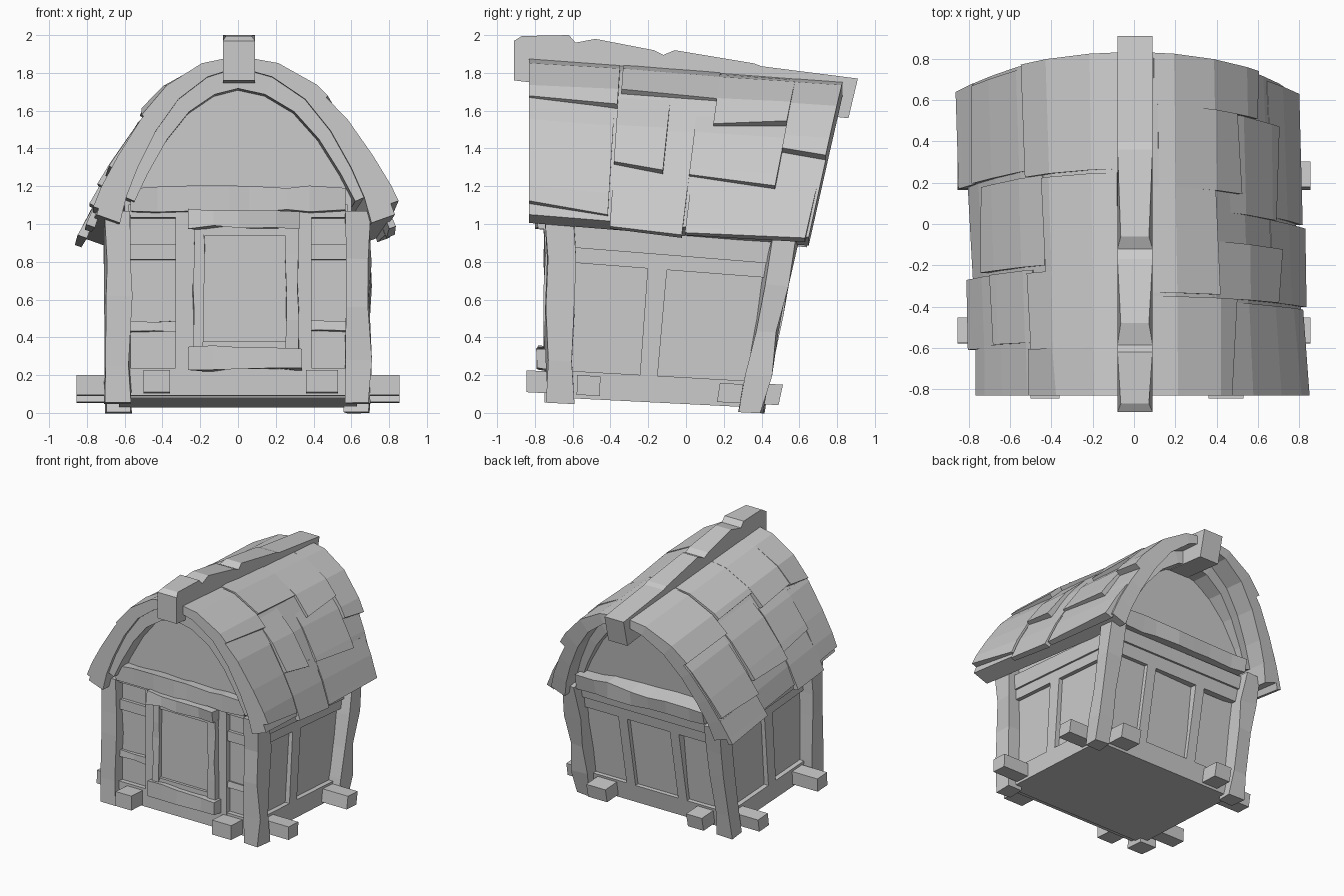
import bpy, bmesh, math, random
from mathutils import Vector

if "Cube" in bpy.data.objects:
    bpy.data.objects.remove(bpy.data.objects["Cube"])

random.seed(7)


def lerp(a, b, t):
    return a + (b - a) * t


def loft(name, rings):
    """Solid skinned through equal-sized closed rings, with capped ends."""
    bm = bmesh.new()
    vs = [[bm.verts.new(p) for p in r] for r in rings]
    n = len(rings[0])
    for a, b in zip(vs, vs[1:]):
        for i in range(n):
            bm.faces.new((a[i], a[(i + 1) % n], b[(i + 1) % n], b[i]))
    bm.faces.new(vs[0])
    bm.faces.new(vs[-1])
    bmesh.ops.recalc_face_normals(bm, faces=bm.faces)
    me = bpy.data.meshes.new(name)
    bm.to_mesh(me)
    bm.free()
    ob = bpy.data.objects.new(name, me)
    bpy.context.collection.objects.link(ob)
    return ob


def warp(p):
    """Crooked hut: the floor sinks and the wall leans out towards the back."""
    x, y, z = p
    t = (y + 0.66) / 0.96
    return (x, y + 0.17 * t * min(z, 1.25) if t > 0 else y, z - t * (0.045 + 0.05 * z))


def beam(name, lo, hi, axis=0, n=1, jit=0.0):
    """Timber between two corners, cut n times along its axis and roughened."""
    u, v = [i for i in range(3) if i != axis]
    rings = []
    for k in range(n + 1):
        f = k / n
        if 0 < k < n:
            f += random.uniform(-0.25, 0.25) / n
        ring = []
        for a, b in ((0, 0), (1, 0), (1, 1), (0, 1)):
            p = [0, 0, 0]
            p[axis] = lerp(lo[axis], hi[axis], f)
            p[u] = (lo[u], hi[u])[a] + random.uniform(-jit, jit)
            p[v] = (lo[v], hi[v])[b] + random.uniform(-jit, jit)
            ring.append(warp(p))
        rings.append(ring)
    return loft(name, rings)


# Walls and gables as one solid
half = [(0.59, 0.08), (0.6, 1.0), (0.6, 1.2), (0.47, 1.5), (0.26, 1.7)]
outline = half + [(0, 1.78)] + [(-x, z) for x, z in reversed(half)]
loft("walls", [[warp((x, y, z)) for x, z in outline] for y in (-0.66, 0.30)])

# Corner posts
for s, side in ((-1, "left"), (1, "right")):
    x0, x1 = sorted((s * 0.57, s * 0.70))
    beam("front_post_" + side, (x0, -0.74, 0.05), (x1, -0.60, 1.06), 2, 4, 0.012)
    beam("back_post_" + side, (x0, 0.28, 0.05), (x1, 0.395, 1.06), 2, 4, 0.012)

# Foundation beams poking out of the walls
for y0, y1 in ((-0.58, -0.46), (0.15, 0.27)):
    beam("cross_sill", (-0.855, y0, 0.10), (0.855, y1, 0.205))
for x0, x1 in ((-0.50, -0.36), (0.36, 0.53)):
    beam("long_sill", (x0, -0.845, 0.10), (x1, 0.47, 0.215))

# Side wall framing
for s in (-1, 1):
    def side_bar(name, y0, y1, z0, z1, d):
        x0, x1 = sorted((s * 0.57, s * d))
        beam(name, (x0, y0, z0), (x1, y1, z1))
    side_bar("side_top_plate", -0.62, 0.30, 0.88, 1.0, 0.645)
    side_bar("side_top_rail", -0.62, 0.30, 0.80, 0.88, 0.63)
    side_bar("side_bottom_rail", -0.62, 0.30, 0.08, 0.225, 0.63)
    side_bar("side_stud", -0.26, -0.17, 0.2, 0.81, 0.63)

# Front wall rails and panels
beam("front_bottom_rail", (-0.58, -0.70, 0.09), (0.58, -0.64, 0.235))
beam("front_low_rail", (-0.58, -0.69, 0.43), (0.58, -0.64, 0.48), 0, 8, 0.008)
beam("front_mid_rail", (-0.58, -0.69, 0.81), (0.58, -0.64, 0.89))
beam("front_top_rail", (-0.58, -0.70, 1.03), (0.58, -0.64, 1.10))
beam("front_tie_beam", (-0.57, -0.74, 1.06), (0.57, -0.62, 1.185), 0, 7, 0.01)
for x0, x1 in ((-0.33, -0.22), (0.31, 0.39)):
    beam("front_panel", (x0, -0.705, 0.2), (x1, -0.64, 1.04))

# Door with rough frame
beam("door", (-0.19, -0.715, 0.36), (0.27, -0.64, 0.94))
for x0, x1 in ((-0.235, -0.18), (0.255, 0.32)):
    beam("door_jamb", (x0, -0.75, 0.32), (x1, -0.65, 0.99), 2, 4, 0.006)
beam("door_head", (-0.2, -0.74, 0.93), (0.27, -0.65, 0.99))
beam("door_foot", (-0.2, -0.74, 0.32), (0.27, -0.65, 0.375))
beam("door_lintel", (-0.265, -0.79, 0.97), (0.325, -0.66, 1.06), 0, 4, 0.01)
beam("door_step", (-0.265, -0.785, 0.225), (0.34, -0.66, 0.34), 0, 4, 0.01)

# Back wall framing
beam("back_bottom_rail", (-0.58, 0.28, 0.08), (0.58, 0.33, 0.235))
beam("back_top_rail", (-0.58, 0.28, 0.84), (0.58, 0.33, 0.94))
beam("back_top_plate", (-0.58, 0.28, 0.94), (0.58, 0.345, 1.04))
beam("back_tie_beam", (-0.57, 0.27, 1.05), (0.57, 0.39, 1.17), 0, 7, 0.012)
for x0, x1 in ((-0.27, -0.19), (0.19, 0.27)):
    beam("back_stud", (x0, 0.28, 0.2), (x1, 0.33, 0.86))

# Roof: arch profile, sheared and dropped towards the back
ARC = [Vector(p) for p in ((0, 1.89), (0.2, 1.845), (0.39, 1.725), (0.54, 1.55),
                           (0.66, 1.35), (0.74, 1.19), (0.79, 1.05))]


def arc(s):
    i = max(0, min(5, int(s)))
    return ARC[i].lerp(ARC[i + 1], s - i)


def roof(side, s, t, off):
    p = arc(s)
    d = arc(s + 0.5) - arc(max(s - 0.5, 0))
    nrm = Vector((0, 1)) if s == 0 else Vector((-d.y, d.x)).normalized()
    q = p + nrm * off
    back = 0.83 - 0.22 * (1.87 - p.y)
    return (side * q.x + (0.04 - 0.08 * t) * p.x / 0.77,
            lerp(-0.83, back, t), q.y - 0.12 * t)


def shell(name, side, t0, t1, ss, low, high, slant=0):
    """Curved plate over the arch; low/high give the offset at each s."""
    rings = []
    for s in ss:
        e = slant if s == ss[-1] else 0
        rings.append([roof(side, s - e, t0, low(s)), roof(side, s + e, t1, low(s)),
                      roof(side, s + e, t1, high(s, 1)), roof(side, s - e, t0, high(s, 0))])
    loft(name, rings)


def tile(side, t0, t1, s0, s1):
    """Wedge shingle: flush at its top, thick and slanted at its bottom edge."""
    a, b = random.uniform(0.015, 0.05), random.uniform(0.015, 0.05)
    cuts = [s0] + [i for i in range(7) if s0 + 0.1 < i < s1 - 0.15] + [s1]
    shell("roof_tile", side, t0, t1, cuts, lambda s: -0.02,
          lambda s, e: lerp(0.003, (a, b)[e], (s - s0) / (s1 - s0)),
          random.uniform(-0.12, 0.12))


TILES = {
    1: [(0, .29, .4, 2.4), (.30, .61, .3, 2.0), (.61, .85, .6, 2.7),
        (.85, 1, .5, 3.4), (0, .28, 2.2, 5.7), (.29, .46, 1.9, 4.1),
        (.55, .85, 2.5, 4.3), (.29, .55, 4.0, 6.3), (.56, .99, 4.2, 6.2)],
    -1: [(0, .14, .4, 2.8), (.14, .37, .3, 2.7), (.37, .65, .4, 2.2),
         (.66, 1, .3, 2.7), (0, .16, 2.8, 5.8), (.16, .38, 2.7, 4.3),
         (.39, .66, 2.3, 4.6), (.68, .99, 2.7, 5.0), (.15, .38, 4.3, 6.3),
         (.68, 1, 5.0, 6.3)],
}
for side in (-1, 1):
    shell("roof_deck", side, 0, 1, range(7), lambda s: -0.06 - 0.012 * s, lambda s, e: 0)
    shell("roof_inner_arch", side, 0.02, 0.9, range(6),
          lambda s: -0.17, lambda s, e: -0.04)
    for args in TILES[side]:
        tile(side, *args)

# Ridge beam with stepped top
ridge = [(-0.91, 1.76), (-0.91, 1.97), (-0.87, 1.995), (-0.62, 2.0), (-0.585, 1.96),
         (-0.48, 1.98), (-0.17, 1.92), (-0.12, 1.895), (-0.06, 1.92), (0.36, 1.85),
         (0.40, 1.835), (0.91, 1.77), (0.86, 1.56), (0.77, 1.57)]
loft("ridge_beam", [[(x * (0.8 if z > 1.9 and i % 3 == 2 else 1), y, z)
                     for i, (y, z) in enumerate(ridge)] for x in (-0.08, 0.09)])
